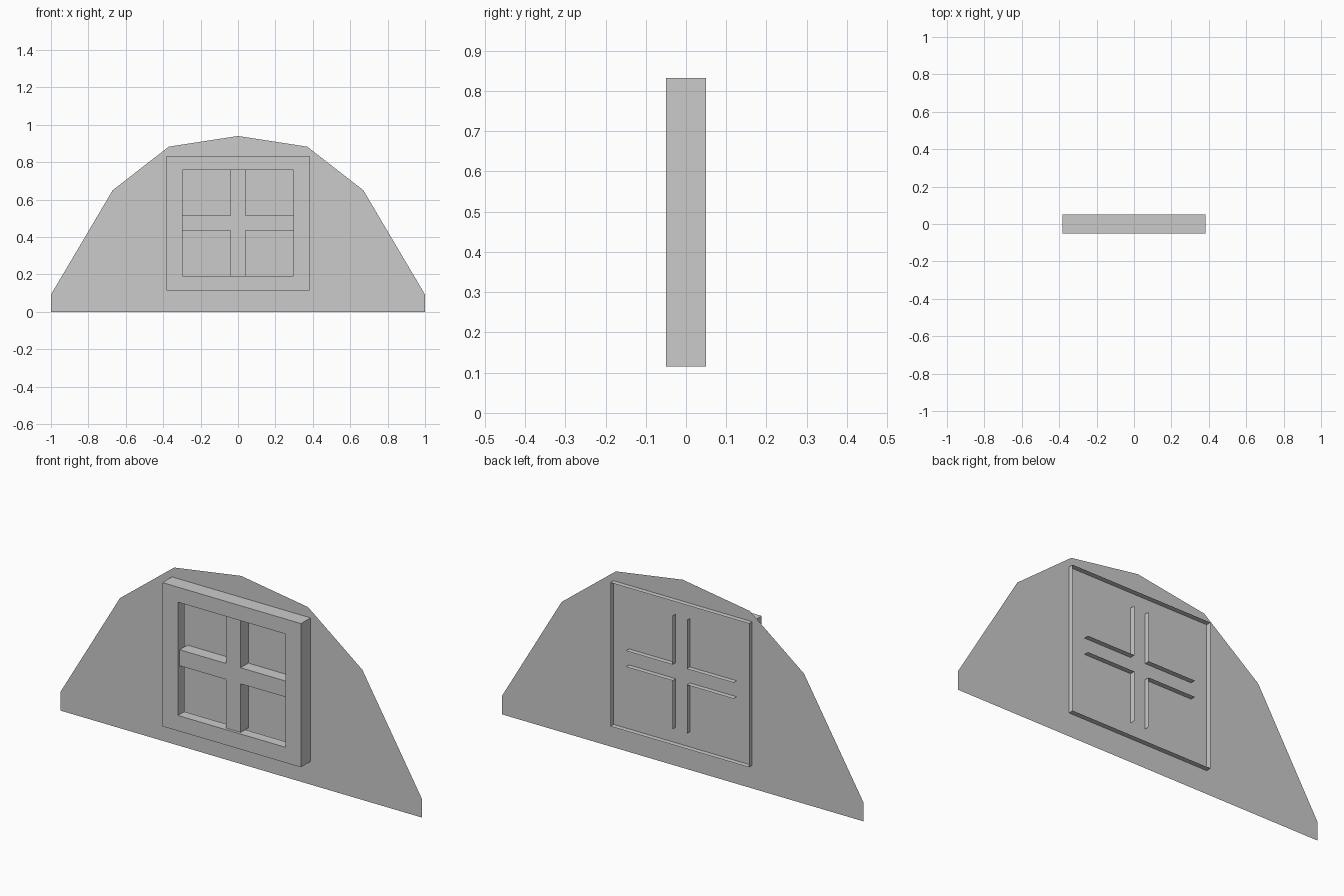
import bpy, bmesh

if "Cube" in bpy.data.objects:
    bpy.data.objects.remove(bpy.data.objects["Cube"])

WALL_Y = 0.025
CZ = 0.475  # window centre height


def finish(name, bm):
    mesh = bpy.data.meshes.new(name)
    bm.to_mesh(mesh)
    bm.free()
    ob = bpy.data.objects.new(name, mesh)
    bpy.context.collection.objects.link(ob)
    return ob


def loop(bm, pts, y):
    return [bm.verts.new((x, y, z)) for x, z in pts]


def bridge(bm, a, b):
    n = len(a)
    for i in range(n):
        j = (i + 1) % n
        bm.faces.new((a[i], a[j], b[j], b[i]))


def rect(w, z0, z1):
    return [(-w, z0), (w, z0), (w, z1), (-w, z1)]


# Flat gable wall with faceted arch, a single sheet
half = [(1, 0), (1, 0.092), (0.67, 0.65), (0.37, 0.883)]
outline = half + [(0, 0.94)] + [(-x, z) for x, z in reversed(half)]
bm = bmesh.new()
bm.faces.new(loop(bm, outline, WALL_Y))
finish("gable_wall", bm)

# Window frame: open at the back, outer sides pass through the wall
bm = bmesh.new()
outer = rect(0.383, 0.115, 0.833)
inner = rect(0.297, 0.192, 0.758)
outer_back = loop(bm, outer, 0.05)
outer_front = loop(bm, outer, -0.05)
inner_front = loop(bm, inner, -0.05)
inner_back = loop(bm, inner, 0.0)
bridge(bm, outer_back, outer_front)
bridge(bm, outer_front, inner_front)
bridge(bm, inner_front, inner_back)
finish("window_frame", bm)

# Cross-shaped glazing bars: front face and long sides, open back and ends
t, w, h = 0.04, 0.297, 0.283
quarter = [(t, h), (t, t), (w, t)]
cross = []
for sx, sz in ((1, 1), (1, -1), (-1, -1), (-1, 1)):
    pts = [(sx * x, CZ + sz * z) for x, z in quarter]
    cross += pts if sx * sz > 0 else pts[::-1]
bm = bmesh.new()
front = loop(bm, cross, -0.036)
back = loop(bm, cross, 0.05)
bm.faces.new(front)
for k in range(0, 12, 3):
    for i in (k, k + 1):
        bm.faces.new((front[i], front[i + 1], back[i + 1], back[i]))
bmesh.ops.recalc_face_normals(bm, faces=bm.faces)
finish("glazing_bars", bm)
